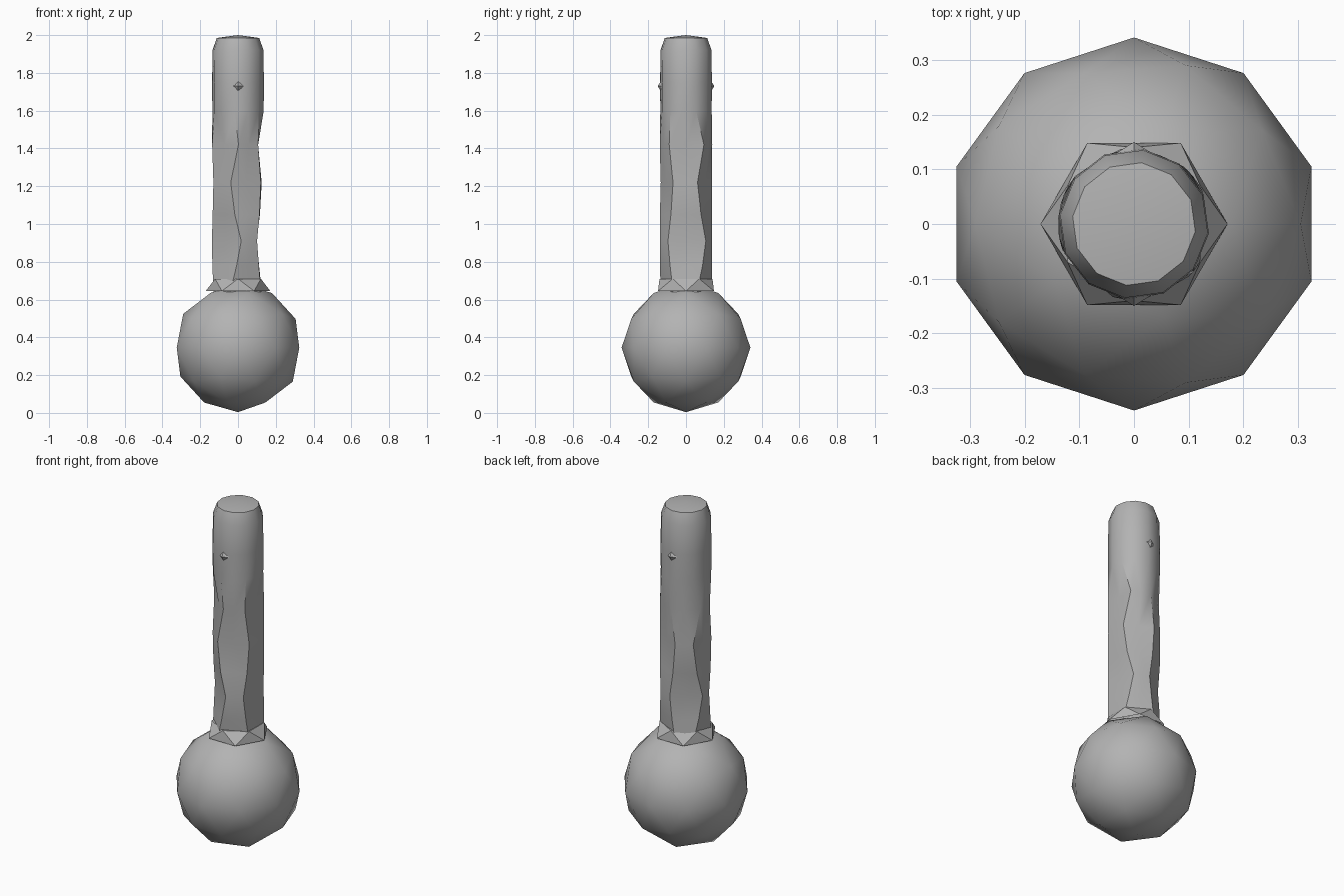
import bpy, bmesh
from math import radians, cos, sin
from mathutils import Vector

old = bpy.data.objects.get("Cube")
if old:
    bpy.data.objects.remove(old, do_unlink=True)

GREY = (0.45, 0.45, 0.45, 1)
grey = bpy.data.materials.new("plain grey")
grey.use_nodes = True
grey.diffuse_color = GREY
grey.node_tree.nodes["Principled BSDF"].inputs["Base Color"].default_value = GREY


def finish(name, bm, crease=35):
    bmesh.ops.recalc_face_normals(bm, faces=bm.faces[:])
    mesh = bpy.data.meshes.new(name)
    bm.to_mesh(mesh)
    bm.free()
    mesh.materials.append(grey)
    ob = bpy.data.objects.new(name, mesh)
    bpy.context.collection.objects.link(ob)
    bpy.ops.object.select_all(action='DESELECT')
    ob.select_set(True)
    bpy.context.view_layer.objects.active = ob
    bpy.ops.object.shade_smooth_by_angle(angle=radians(crease))
    return ob


def polar(r, deg, z):
    return Vector((r * cos(radians(deg)), r * sin(radians(deg)), z))


def loft(bm, rings):
    """Skin equal-length rings and close both ends."""
    loops = [[bm.verts.new(p) for p in ring] for ring in rings]
    for a, b in zip(loops, loops[1:]):
        for i in range(len(a)):
            j = (i + 1) % len(a)
            bm.faces.new((a[i], a[j], b[j], b[i]))
    bm.faces.new(loops[0][::-1])
    bm.faces.new(loops[-1])


# Ball at the base
bm = bmesh.new()
bmesh.ops.create_icosphere(bm, subdivisions=2, radius=0.341)
bmesh.ops.translate(bm, verts=bm.verts[:], vec=(0, 0, 0.345))
finish("ball", bm)

# Flared collar: a six-sided skirt twisted half a step to its upper rim
bm = bmesh.new()
low = [bm.verts.new(polar(0.171, 60 * i, 0.645)) for i in range(6)]
top = [bm.verts.new(polar(0.14, 60 * i + 30, 0.71)) for i in range(6)]
for i in range(6):
    j = (i + 1) % 6
    bm.faces.new((low[i], low[j], top[i]))
    bm.faces.new((low[j], top[j], top[i]))
bm.faces.new(top)
finish("collar", bm, 15)

# Shaft: rough six-sided grip whose corners wander, rounding into a domed tip
CORNERS = (-97, -35, 35, 95, 150, 195)
GRIP = ((0.64, -10), (0.78, 4), (0.91, 14), (1.05, 0), (1.22, -9), (1.42, 8))
TIP = ((1.6, 0.137), (1.75, 0.138), (1.92, 0.136), (1.985, 0.113))


def grip_ring(z, wander):
    pts = [polar(0.139, a + wander * (1 if i % 2 == 0 else -0.6), z)
           for i, a in enumerate(CORNERS)]
    ring = []
    for i, p in enumerate(pts):
        q = pts[(i + 1) % 6]
        ring += [p, (p + q) / 2 * 1.02 + Vector((0, 0, -0.02 * z))]
        ring[-1].z = z
    return ring


rings = [grip_ring(z, w) for z, w in GRIP]
rings += [[polar(r, -97 + 30 * i, z) for i in range(12)] for z, r in TIP]
bm = bmesh.new()
loft(bm, rings)
cap = max(bm.faces, key=lambda f: f.calc_center_median().z)
poked = bmesh.ops.poke(bm, faces=[cap])
poked["verts"][0].co.z = 2.0
bmesh.ops.triangulate(bm, faces=[f for f in bm.faces if f.calc_center_median().z < 1.6])
finish("shaft", bm)

# Small diamond studs near the tip, front and back
for side, name in ((-1, "front_stud"), (1, "back_stud")):
    bm = bmesh.new()
    rim = [bm.verts.new((0.035 * cos(radians(90 * i)), side * 0.128,
                         1.73 + 0.035 * sin(radians(90 * i)))) for i in range(4)]
    tip = bm.verts.new((0, side * 0.15, 1.73))
    for i in range(4):
        bm.faces.new((rim[i], rim[(i + 1) % 4], tip))
    bm.faces.new(rim)
    finish(name, bm, 10)
